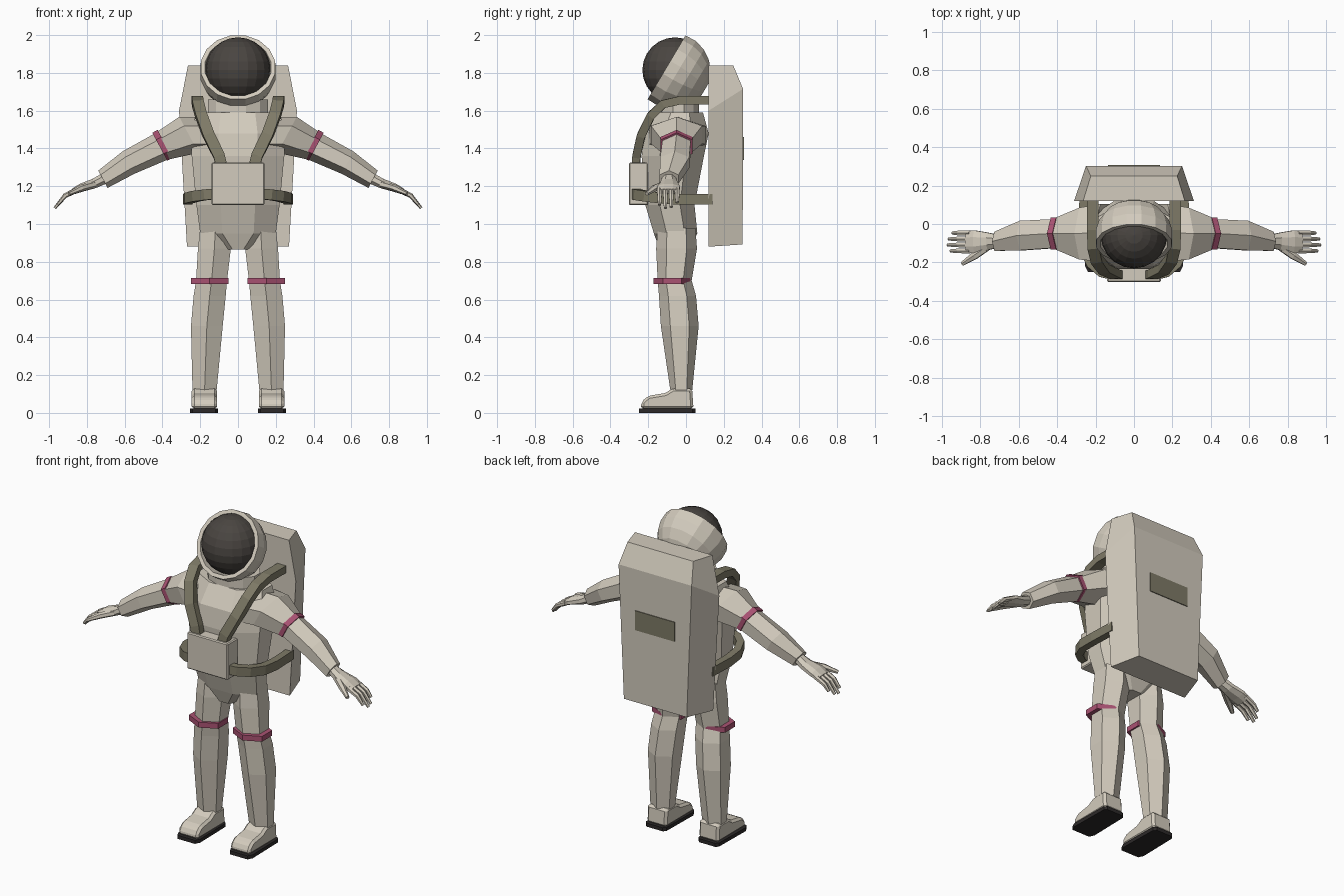
import bpy, bmesh, math
from mathutils import Vector

if "Cube" in bpy.data.objects:
    bpy.data.objects.remove(bpy.data.objects["Cube"])


def material(name, rgb):
    m = bpy.data.materials.new(name)
    m.diffuse_color = (*rgb, 1)
    m.use_nodes = True
    m.node_tree.nodes["Principled BSDF"].inputs["Base Color"].default_value = m.diffuse_color
    return m


SUIT = material("suit_cream", (0.65, 0.60, 0.51))
STRAP = material("strap_olive", (0.21, 0.195, 0.135))
BAND = material("band_magenta", (0.40, 0.085, 0.17))
GLASS = material("visor_dark", (0.068, 0.06, 0.053))
SOLE = material("sole_black", (0.025, 0.022, 0.022))


def finish(name, bm, mat, mirror=False, bevel=0):
    bmesh.ops.recalc_face_normals(bm, faces=bm.faces)
    me = bpy.data.meshes.new(name)
    bm.to_mesh(me)
    bm.free()
    me.materials.append(mat)
    ob = bpy.data.objects.new(name, me)
    bpy.context.collection.objects.link(ob)
    if bevel:
        b = ob.modifiers.new("bevel", 'BEVEL')
        b.width, b.segments = bevel, 1
    if mirror:
        ob.modifiers.new("mirror", 'MIRROR').use_clip = False
    return ob


def loft(name, rings, mat, **kw):
    """Skin a list of point rings and cap both ends."""
    bm = bmesh.new()
    vs = [[bm.verts.new(p) for p in r] for r in rings]
    n = len(vs[0])
    for a, b in zip(vs, vs[1:]):
        for i in range(n):
            j = (i + 1) % n
            bm.faces.new((a[i], a[j], b[j], b[i]))
    bm.faces.new(vs[0])
    bm.faces.new(vs[-1])
    return finish(name, bm, mat, **kw)


def sweep(name, stations, mat, wide, sides=6, offset=90, axis=None, **kw):
    """Stations are (x, y, z, half width, half depth); wide is the width direction."""
    angs = [math.radians(offset + 360 * i / sides) for i in range(sides)]
    mc = max(abs(math.cos(a)) for a in angs)
    ms = max(abs(math.sin(a)) for a in angs)
    pts = [Vector(s[:3]) for s in stations]
    rings = []
    for i, s in enumerate(stations):
        t = Vector(axis) if axis else pts[min(i + 1, len(pts) - 1)] - pts[max(i - 1, 0)]
        t.normalize()
        w = Vector(wide)
        w = (w - t * w.dot(t)).normalized()
        n = t.cross(w)
        rings.append([pts[i] + w * (s[3] * math.cos(a) / mc) + n * (s[4] * math.sin(a) / ms)
                      for a in angs])
    return loft(name, rings, mat, **kw)


def ribbon(name, pts, hw, ht, wide, **kw):
    return sweep(name, [(*p, hw, ht) for p in pts], STRAP, wide, 4, 45, mirror=True, **kw)


def box(name, lo, hi, mat, **kw):
    r = [[(lo[0], lo[1], z), (hi[0], lo[1], z), (hi[0], hi[1], z), (lo[0], hi[1], z)]
         for z in (lo[2], hi[2])]
    return loft(name, r, mat, **kw)


X, Y, Z = (1, 0, 0), (0, 1, 0), (0, 0, 1)

# Torso and neck ring
sweep("torso", [(0, y, z, hx, hy) for z, y, hx, hy in (
    (0.865, -0.06, 0.07, 0.08), (0.95, -0.055, 0.20, 0.115), (1.10, -0.085, 0.22, 0.13),
    (1.36, -0.07, 0.245, 0.165), (1.48, -0.05, 0.25, 0.17), (1.59, -0.03, 0.22, 0.12))],
    SUIT, X, 8, 22.5, Z)
sweep("neck_ring", [(0, -0.04, 1.58, 0.16, 0.11), (0, -0.04, 1.66, 0.16, 0.11)],
      SUIT, X, 12, 15, Z)

# Legs with thigh bands
sweep("legs", [(0.12, -0.05, 0.98, 0.08, 0.10), (0.125, -0.05, 0.87, 0.087, 0.108),
               (0.14, -0.06, 0.70, 0.082, 0.09), (0.15, -0.045, 0.62, 0.085, 0.098),
               (0.165, -0.033, 0.46, 0.084, 0.10), (0.177, -0.025, 0.12, 0.064, 0.058)],
      SUIT, X, axis=Z, mirror=True)
sweep("thigh_bands", [(0.15, -0.073, z, 0.10, 0.098) for z in (0.682, 0.715)],
      BAND, X, axis=Z, mirror=True)

# Boots and soles
profile = [(0.04, 0.02), (0.032, 0.13), (-0.07, 0.13), (-0.11, 0.105),
           (-0.2, 0.09), (-0.235, 0.06), (-0.24, 0.02)]
loft("boots", [[(x, y, z) for y, z in profile] for x in (0.11, 0.245)],
     SUIT, mirror=True, bevel=0.014)
sole = [(0.105, -0.22), (0.12, -0.25), (0.24, -0.25), (0.255, -0.22),
        (0.25, 0.035), (0.235, 0.05), (0.125, 0.05), (0.11, 0.035)]
loft("soles", [[(x, y, z) for x, y in sole] for z in (0, 0.022)], SOLE, mirror=True)

# Arms with upper arm bands
ARM = (0.88, 0, -0.47)
sweep("arms", [(0.15, -0.045, 1.47, 0.15, 0.11), (0.26, -0.05, 1.472, 0.135, 0.108),
               (0.41, -0.05, 1.408, 0.075, 0.077), (0.58, -0.06, 1.325, 0.077, 0.067),
               (0.715, -0.09, 1.237, 0.05, 0.052)], SUIT, Y, axis=ARM, mirror=True)
sweep("arm_bands", [(x, -0.05, z, 0.084, 0.084) for x, z in ((0.386, 1.424), (0.414, 1.409))],
      BAND, Y, axis=ARM, mirror=True)

# Gloves: palm, four fingers and thumb
sweep("palms", [(0.70, -0.09, 1.245, 0.032, 0.030), (0.76, -0.09, 1.215, 0.045, 0.026),
                (0.83, -0.093, 1.192, 0.06, 0.022), (0.872, -0.093, 1.172, 0.055, 0.016)],
      SUIT, Y, 8, 22.5, mirror=True)
for i, tip in enumerate((0.945, 0.965, 0.97, 0.955)):
    y = -0.047 - 0.031 * i
    sweep(f"finger_{i + 1}", [(0.855, y, 1.18, 0.013, 0.015),
                              (0.915, y, 1.15, 0.012, 0.013),
                              (tip, y, 1.15 - (tip - 0.915) * 1.2, 0.008, 0.008)],
          SUIT, Y, 6, mirror=True)
sweep("thumbs", [(0.76, -0.115, 1.21, 0.02, 0.02), (0.83, -0.165, 1.19, 0.019, 0.018),
                 (0.895, -0.208, 1.16, 0.010, 0.010)], SUIT, Y, 6, mirror=True)

# Helmet: open shell tilted upward, with a glass ball inside
n = Vector((0, -0.86, 0.51)).normalized()
u, v = Vector(X), n.cross(Vector(X))
centre = Vector((0, -0.07, 1.81))


def circle(along, rad, seg=16):
    return [centre + n * along + (u * math.cos(a) + v * math.sin(a)) * rad
            for a in (2 * math.pi * (k + 0.5) / seg for k in range(seg))]


outer = [circle(0.2 * math.sin(a), 0.204 * math.cos(a))
         for a in (math.radians(11 - 18 * k) for k in range(6))]
bowl = [circle(0.038, 0.177), circle(-0.03, 0.165)]
loft("helmet", bowl[::-1] + outer, SUIT)
bm = bmesh.new()
bmesh.ops.create_uvsphere(bm, u_segments=20, v_segments=12, radius=0.173)
bmesh.ops.translate(bm, verts=bm.verts, vec=(0, -0.058, 1.815))
finish("visor", bm, GLASS)

# Backpack: tapered block with a sloped upper back, plus a panel
loft("backpack", [[(-f, 0.12, z), (f, 0.12, z), (b, yb, z + dz), (-b, yb, z + dz)]
                  for z, f, b, yb, dz in ((0.88, 0.27, 0.215, 0.30, 0.012),
                                          (1.60, 0.312, 0.25, 0.302, 0.115),
                                          (1.84, 0.265, 0.225, 0.25, 0.0))], SUIT)
box("backpack_panel", (-0.135, 0.295, 1.34), (0.135, 0.306, 1.46), STRAP)

# Chest control box
box("chest_box", (-0.14, -0.302, 1.10), (0.14, -0.2, 1.325), SUIT, bevel=0.006)

# Shoulder straps and waist belt
ribbon("shoulder_straps", [(0.215, 0.14, 1.655), (0.215, -0.03, 1.655), (0.212, -0.12, 1.635),
                           (0.195, -0.185, 1.575), (0.155, -0.237, 1.47),
                           (0.10, -0.262, 1.36), (0.085, -0.266, 1.30)], 0.03, 0.022, X)
ribbon("waist_belt", [(0.262, 0.14, 1.13), (0.268, -0.03, 1.13), (0.262, -0.13, 1.137),
                      (0.225, -0.21, 1.147), (0.17, -0.255, 1.155), (0.11, -0.27, 1.16)],
       0.028, 0.022, Z)
